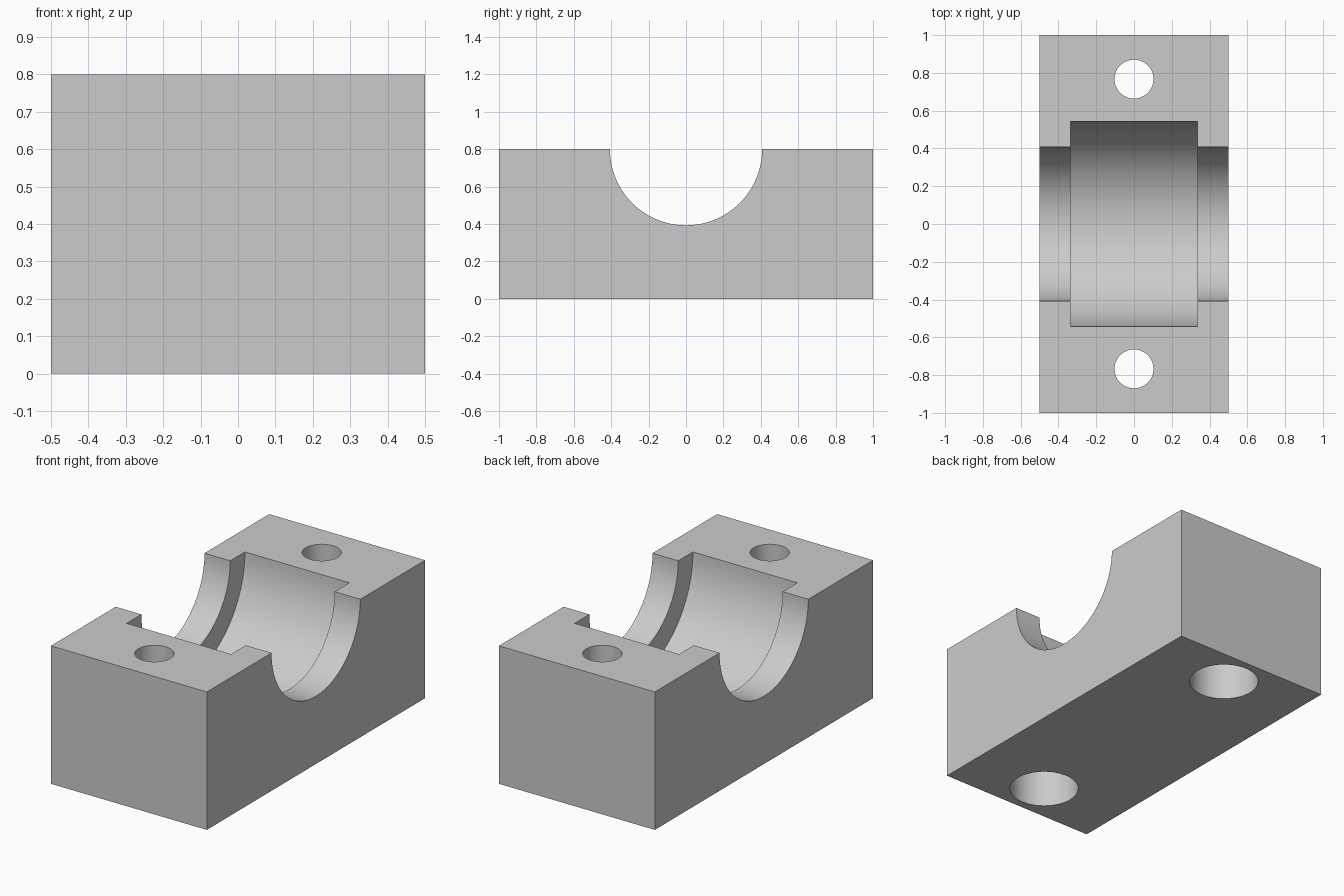
import bpy
import math

WIDTH, LENGTH, HEIGHT = 1.0, 2.0, 0.8
BOLT_Y = 0.767

if "Cube" in bpy.data.objects:
    bpy.data.objects.remove(bpy.data.objects["Cube"], do_unlink=True)

# Single plain grey
grey = bpy.data.materials.new("plain_grey")
grey.use_nodes = True
colour = (0.6, 0.6, 0.6, 1)
grey.diffuse_color = colour
grey.node_tree.nodes["Principled BSDF"].inputs["Base Color"].default_value = colour

# Solid bearing block
bpy.ops.mesh.primitive_cube_add(size=1, location=(0, 0, HEIGHT / 2))
block = bpy.context.object
block.name = "bearing_block"
block.scale = (WIDTH, LENGTH, HEIGHT)
bpy.ops.object.transform_apply(location=True, rotation=True, scale=True)
block.data.materials.append(grey)


def bore(name, radius, depth, location, along_x=False):
    """Cut a cylindrical bore out of the block."""
    turn = (0, math.pi / 2, 0) if along_x else (0, 0, 0)
    bpy.ops.mesh.primitive_cylinder_add(
        vertices=96, radius=radius, depth=depth, location=location, rotation=turn)
    cutter = bpy.context.object
    cutter.name = name
    cutter.hide_render = True
    cutter.data.materials.append(grey)
    cut = block.modifiers.new(name, "BOOLEAN")
    cut.operation = "DIFFERENCE"
    cut.solver = "EXACT"
    cut.object = cutter
    bpy.context.view_layer.objects.active = block
    bpy.ops.object.modifier_apply(modifier=cut.name)
    bpy.data.objects.remove(cutter, do_unlink=True)


# Shaft channel through the block, with a wider bearing pocket in the middle
bore("shaft_channel", 0.407, WIDTH + 0.2, (0, 0, HEIGHT), along_x=True)
bore("bearing_pocket", 0.542, 0.67, (0, 0, HEIGHT), along_x=True)

# Bolt holes, counterbored from underneath
for side in (-1, 1):
    bore("bolt_hole", 0.103, 2 * HEIGHT, (0, side * BOLT_Y, HEIGHT / 2))
    bore("counterbore", 0.187, 0.8, (0, side * BOLT_Y, 0))

# Smooth bores with crisp edges
bpy.ops.object.select_all(action="DESELECT")
block.select_set(True)
bpy.context.view_layer.objects.active = block
bpy.ops.object.shade_smooth_by_angle(angle=math.radians(30))
